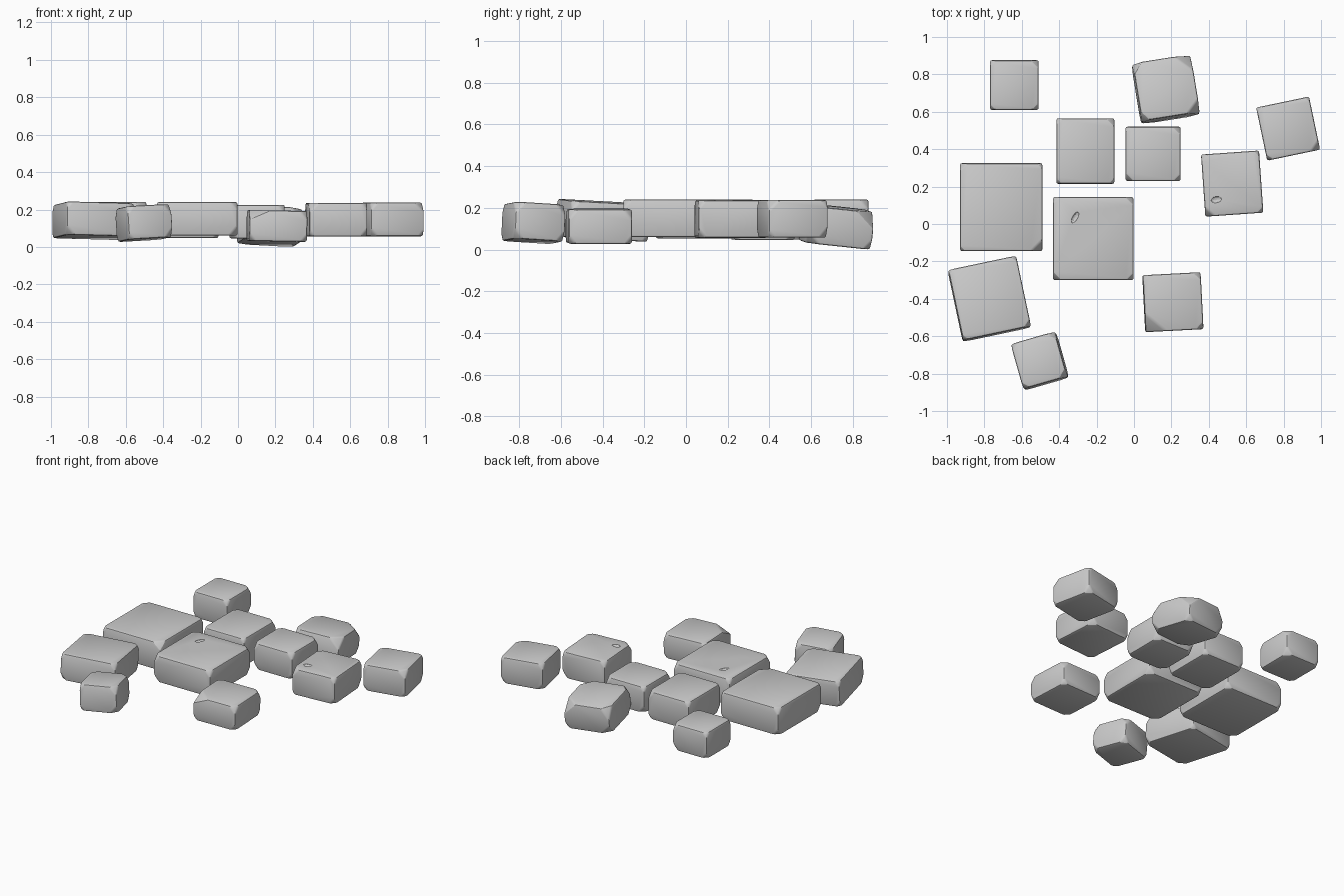
import bpy, bmesh, random
from math import radians
from mathutils import Vector, Euler

if "Cube" in bpy.data.objects:
    bpy.data.objects.remove(bpy.data.objects["Cube"])

random.seed(4)
EDGE = 0.010


def stone(name, center, size, rot=(0, 0, 0), chips=None):
    """Box with clipped corners and worn edges; chips = {(sx, sy, sz): (dx, dy, dz)}."""
    chips = chips or {}
    bm = bmesh.new()
    bmesh.ops.create_cube(bm, size=1)
    bmesh.ops.scale(bm, vec=size, verts=bm.verts)
    half = Vector(size) / 2
    for sx in (-1, 1):
        for sy in (-1, 1):
            for sz in (-1, 1):
                r = random.uniform(0.025, 0.045)
                d = chips.get((sx, sy, sz), (r, r, r * 1.2))
                corner = Vector((sx * half.x, sy * half.y, sz * half.z))
                no = Vector((sx / d[0], sy / d[1], sz / d[2])).normalized()
                geom = bm.verts[:] + bm.edges[:] + bm.faces[:]
                cut = bmesh.ops.bisect_plane(bm, geom=geom, plane_no=no, clear_outer=True,
                                             plane_co=corner - Vector((sx * d[0], 0, 0)))
                rim = [e for e in cut['geom_cut'] if isinstance(e, bmesh.types.BMEdge)]
                bmesh.ops.holes_fill(bm, edges=rim)
    bmesh.ops.bevel(bm, geom=bm.edges[:], offset=EDGE, segments=2, profile=0.5,
                    affect='EDGES', clamp_overlap=True)
    bmesh.ops.recalc_face_normals(bm, faces=bm.faces[:])
    me = bpy.data.meshes.new(name)
    bm.to_mesh(me)
    bm.free()
    ob = bpy.data.objects.new(name, me)
    ob.location = center
    ob.rotation_euler = Euler([radians(a) for a in rot])
    bpy.context.collection.objects.link(ob)
    bpy.ops.object.select_all(action='DESELECT')
    bpy.context.view_layer.objects.active = ob
    ob.select_set(True)
    bpy.ops.object.shade_smooth_by_angle(angle=radians(25))
    return ob


def pit(target, loc, scale, turn):
    """Small surface dent cut with a flattened ball."""
    bpy.ops.mesh.primitive_ico_sphere_add(subdivisions=2, radius=1, location=loc,
                                          rotation=(0, 0, radians(turn)))
    c = bpy.context.object
    c.name = "pit_cutter"
    c.scale = scale
    c.hide_render = True
    c.hide_set(True)
    m = target.modifiers.new("pit", 'BOOLEAN')
    m.operation = 'DIFFERENCE'
    m.solver = 'EXACT'
    m.object = c


H = 0.18
# Level stones in the middle of the patch
stone("back_left_stone", (-0.64, 0.743, 0.15), (0.26, 0.265, H))
stone("inner_back_stone", (-0.26, 0.39, 0.142), (0.31, 0.35, 0.19))
stone("inner_right_stone", (0.102, 0.375, 0.135), (0.295, 0.29, H))
stone("large_left_stone", (-0.71, 0.09, 0.147), (0.44, 0.47, 0.188),
      chips={(1, -1, 1): (0.06, 0.06, 0.05)})
middle = stone("large_middle_stone", (-0.218, -0.078, 0.15), (0.43, 0.445, H))

# Turned stones on the right
stone("far_right_stone", (0.824, 0.51, 0.147), (0.289, 0.29, H), (0, 0, 11.8),
      chips={(1, -1, 1): (0.05, 0.05, 0.05)})
right = stone("right_stone", (0.525, 0.216, 0.146), (0.311, 0.333, H), (0, 0, 4),
              chips={(-1, -1, 1): (0.05, 0.05, 0.05)})
stone("front_right_stone", (0.208, -0.418, 0.112), (0.31, 0.305, 0.165), (0, 1, 3),
      chips={(-1, -1, 1): (0.11, 0.10, 0.05), (1, 1, 1): (0.04, 0.04, 0.05)})

# Tilted outer stones
stone("front_left_stone", (-0.773, -0.40, 0.14), (0.371, 0.385, 0.178), (-3, 1.5, 11.9))
stone("front_stone", (-0.503, -0.732, 0.128), (0.245, 0.25, 0.178), (-3.5, -3, 16))
stone("back_stone", (0.17, 0.72, 0.112), (0.315, 0.315, 0.18), (-6, 3, 9),
      chips={(1, 1, 1): (0.09, 0.09, 0.08), (1, -1, 1): (0.07, 0.07, 0.07),
             (-1, 1, 1): (0.05, 0.06, 0.08), (-1, -1, 1): (0.04, 0.05, 0.06),
             (1, -1, -1): (0.06, 0.06, 0.06), (-1, 1, -1): (0.06, 0.05, 0.06),
             (-1, -1, -1): (0.07, 0.05, 0.05)})

# Dents in two tops
pit(middle, (-0.315, 0.035, 0.243), (0.035, 0.015, 0.012), 60)
pit(right, (0.44, 0.13, 0.239), (0.03, 0.018, 0.012), 10)
